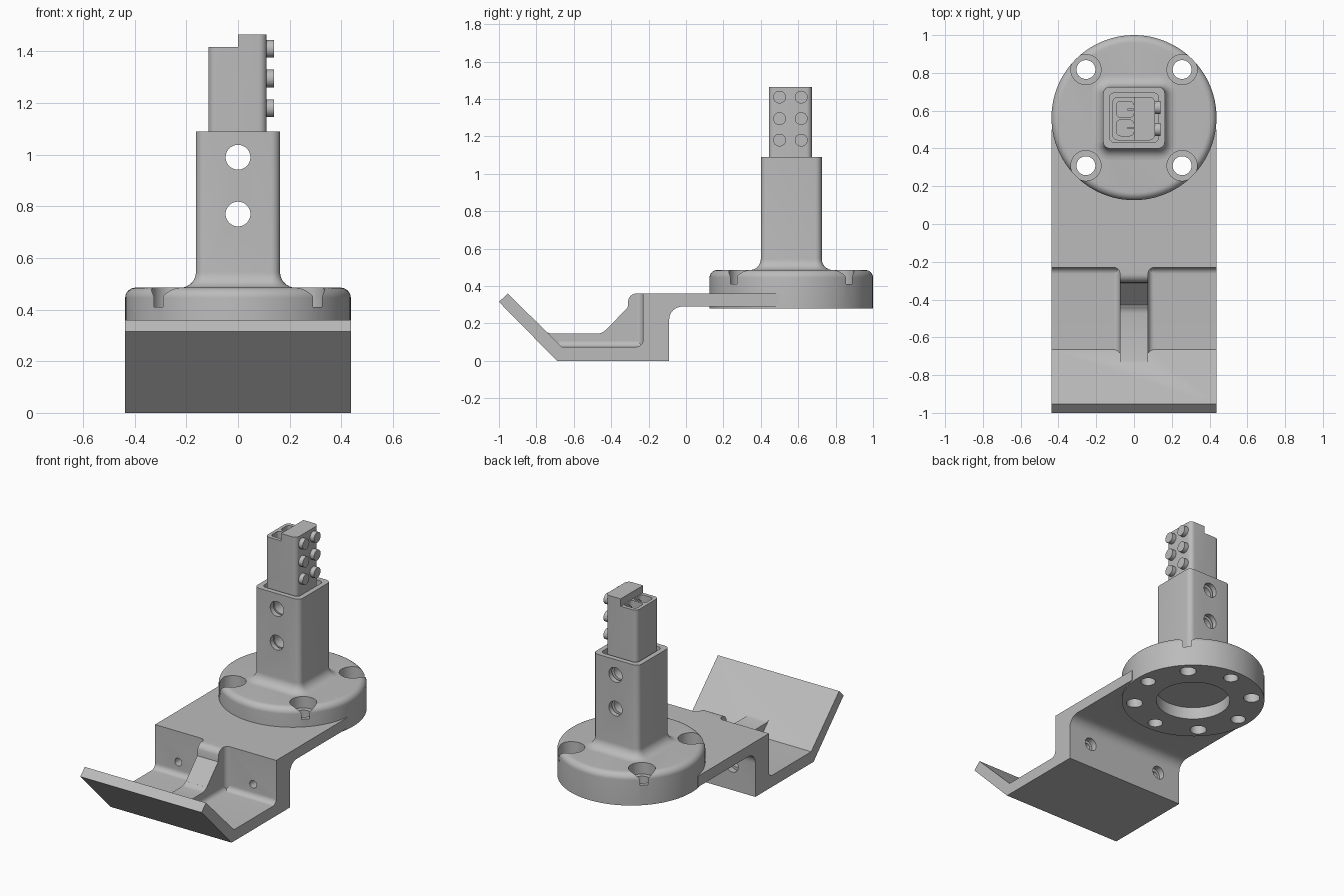
import bpy, bmesh
from math import sin, cos, pi, radians
from mathutils import Vector, Matrix

cube = bpy.data.objects.get("Cube")
if cube:
    bpy.data.objects.remove(cube)

grey = bpy.data.materials.new("light grey")
grey.use_nodes = True
colour = (0.5, 0.5, 0.5, 1)
grey.diffuse_color = colour
grey.node_tree.nodes["Principled BSDF"].inputs["Base Color"].default_value = colour

CY = 0.563   # y of the tower axis
W = 0.437    # half width of the bracket


def finish(name, bm):
    bmesh.ops.recalc_face_normals(bm, faces=bm.faces)
    mesh = bpy.data.meshes.new(name)
    bm.to_mesh(mesh)
    bm.free()
    mesh.materials.append(grey)
    ob = bpy.data.objects.new(name, mesh)
    bpy.context.collection.objects.link(ob)
    return ob


def loft(name, loops):
    """Skin equal-length closed loops and cap both ends."""
    bm = bmesh.new()
    rings = [[bm.verts.new(p) for p in loop] for loop in loops]
    n = len(rings[0])
    for a, b in zip(rings, rings[1:]):
        for i in range(n):
            j = (i + 1) % n
            bm.faces.new((a[i], a[j], b[j], b[i]))
    bm.faces.new(rings[0])
    bm.faces.new(rings[-1])
    return finish(name, bm)


def arc(cx, cy, r, a0, a1, steps=8):
    return [(cx + r * cos(radians(a0 + (a1 - a0) * i / steps)),
             cy + r * sin(radians(a0 + (a1 - a0) * i / steps))) for i in range(steps + 1)]


def extrude_x(name, yz, x0, x1):
    return loft(name, [[(x, y, z) for y, z in yz] for x in (x0, x1)])


def rounded(hx, hy, r, z, cx=0, cy=CY):
    pts = []
    for k, (sx, sy) in enumerate(((1, 1), (-1, 1), (-1, -1), (1, -1))):
        pts += arc(cx + sx * (hx - r), cy + sy * (hy - r), r, 90 * k, 90 * k + 90, 6)
    return [(x, y, z) for x, y in pts]


def cylinder(name, centre, r, length, axis="Z", sides=40):
    turn = {"X": Matrix.Rotation(pi / 2, 4, "Y"), "Y": Matrix.Rotation(pi / 2, 4, "X"),
            "Z": Matrix(), "FLAP": Matrix.Rotation(pi / 4, 4, "X")}[axis]
    bm = bmesh.new()
    bmesh.ops.create_cone(bm, cap_ends=True, segments=sides, radius1=r, radius2=r,
                          depth=length, matrix=Matrix.Translation(centre) @ turn)
    return finish(name, bm)


def boolean(ob, tools, operation="DIFFERENCE"):
    bpy.context.view_layer.objects.active = ob
    for tool in tools:
        mod = ob.modifiers.new("bool", "BOOLEAN")
        mod.operation, mod.object, mod.solver = operation, tool, "EXACT"
        bpy.ops.object.modifier_apply(modifier=mod.name)
        bpy.data.objects.remove(tool)


def smooth(ob):
    bpy.ops.object.select_all(action="DESELECT")
    ob.select_set(True)
    bpy.context.view_layer.objects.active = ob
    bpy.ops.object.shade_smooth_by_angle(angle=radians(30))


# Bracket: sloped flap, floor, thick wall and mounting plate
profile = [(-1, 0.315), (-0.69, 0), (-0.09, 0)]
profile += arc(-0.02, 0.22, 0.07, 180, 90)
profile += [(0.5, 0.29), (0.5, 0.36), (-0.23, 0.36)]
profile += arc(-0.265, 0.11, 0.035, 0, -90)
profile += [(-0.665, 0.075), (-0.953, 0.36)]
bracket = extrude_x("bracket", profile, -W, W)

# Rib in the middle of the bracket
rib_profile = [(-0.69, 0.04), (-0.2, 0.04), (-0.2, 0.36)]
rib_profile += arc(-0.265, 0.315, 0.045, 90, 165)
rib_profile += [(-0.312, 0.285), (-0.43, 0.163)]
rib_profile += arc(-0.475, 0.205, 0.06, -45, -90, 4)
rib_profile += [(-0.72, 0.145), (-0.75, 0.155), (-0.76, 0.11)]
rib = extrude_x("rib", rib_profile, -0.075, 0.075)
boolean(bracket, [rib], "UNION")

# Small coves where the rib meets the wall and the floor
R = 0.032
for side, label in ((1, "left"), (-1, "right")):
    corner = [(0.07, -0.22), (0.075 + R, -0.22)]
    corner += arc(0.075 + R, -0.23 - R, R, 90, 180) + [(0.07, -0.23 - R)]
    cove = loft("wall_cove_" + label,
                [[(side * x, y, z) for x, y in corner] for z in (0.07, 0.36)])
    floor = [(0.07, 0.07), (0.075 + R, 0.07)]
    floor += arc(0.075 + R, 0.075 + R, R, 270, 180) + [(0.07, 0.075 + R)]
    strip = loft("floor_cove_" + label,
                 [[(side * x, y, z) for x, z in floor] for y in (-0.68, -0.22)])
    smooth(cove)
    smooth(strip)

# Bracket holes and the seat for the round base
cuts = [cylinder("seat_cut", (0, CY, 0.3), 0.43, 0.5, sides=96)]
for s in (-1, 1):
    cuts.append(cylinder("flap_cut", (s * 0.32, -0.845, 0.215), 0.025, 0.3, "FLAP"))
    cuts.append(cylinder("wall_cut", (s * 0.27, -0.16, 0.16), 0.025, 0.3, "Y"))
    cuts.append(cylinder("wall_bore", (s * 0.27, -0.09, 0.16), 0.043, 0.08, "Y"))
boolean(bracket, cuts)
smooth(bracket)

# Round base with a softened top edge
def ring(r, z):
    return [(r * cos(2 * pi * i / 96), CY + r * sin(2 * pi * i / 96), z) for i in range(96)]

base = loft("round_base", [ring(0.437, 0.28)] +
            [ring(r, z) for r, z in arc(0.397, 0.445, 0.04, 0, 90)])
cuts = [cylinder("recess_cut", (0, CY, 0.28), 0.225, 0.16, sides=64)]
for k in range(8):
    x, y = 0.36 * cos(k * pi / 4), CY + 0.36 * sin(k * pi / 4)
    if k % 2:
        cuts.append(cylinder("screw_cut", (x, y, 0.4), 0.05, 0.5))
        cuts.append(cylinder("screw_bore", (x, y, 0.47), 0.08, 0.12))
    else:
        cuts.append(cylinder("blind_cut", (x, y, 0.28), 0.045, 0.16))
boolean(base, cuts)
smooth(base)

# Hollow square post with a flared foot
loops = [rounded(0.163 + d, 0.163 + d, 0.035 + d, z)
         for d, z in [(0.06, 0.475)] + arc(0.06, 0.545, 0.06, 270, 180)]
post = loft("post", loops + [rounded(0.163, 0.163, 0.035, 1.09)])
boolean(post, [loft("socket_cut", [rounded(0.13, 0.13, 0.025, z) for z in (0.6, 1.2)])] +
        [cylinder("pin_cut", (0, CY, z), 0.048, 0.6, "Y") for z in (0.77, 0.99)])
smooth(post)

# Plug inside the post, stepped at the top
plug = loft("plug", [rounded(0.113, 0.115, 0.03, z, -0.002, CY - 0.005) for z in (0.59, 1.465)])
step = loft("step_cut", [rounded(0.15, 0.2, 0.001, z, -0.15) for z in (1.417, 1.6)])
cuts = [step]
for s in (-1, 1):
    cuts.append(loft("pocket_cut", [rounded(0.046, 0.042, 0.022, z, -0.047, CY - 0.005 + s * 0.049)
                                    for z in (1.25, 1.416 + 0.03)]))
cuts += [cylinder("pin_cut", (0, CY, z), 0.048, 0.6, "Y") for z in (0.77, 0.99)]
boolean(plug, cuts)
smooth(plug)

# Contact blades in the pockets, and round studs on the plug's left side
for i, s in enumerate((-1, 1)):
    y = CY - 0.005 + s * 0.049
    loft("contact_%d" % (i + 1), [rounded(0.016, 0.005, 0.001, z, -0.018, y) for z in (1.24, 1.4)])
    for j in range(3):
        centre = (0.118, CY - 0.005 + s * 0.058, 1.18 + 0.115 * j)
        stud = cylinder("stud_%d_%d" % (i + 1, j + 1), centre, 0.034, 0.044, "X", 32)
        smooth(stud)
